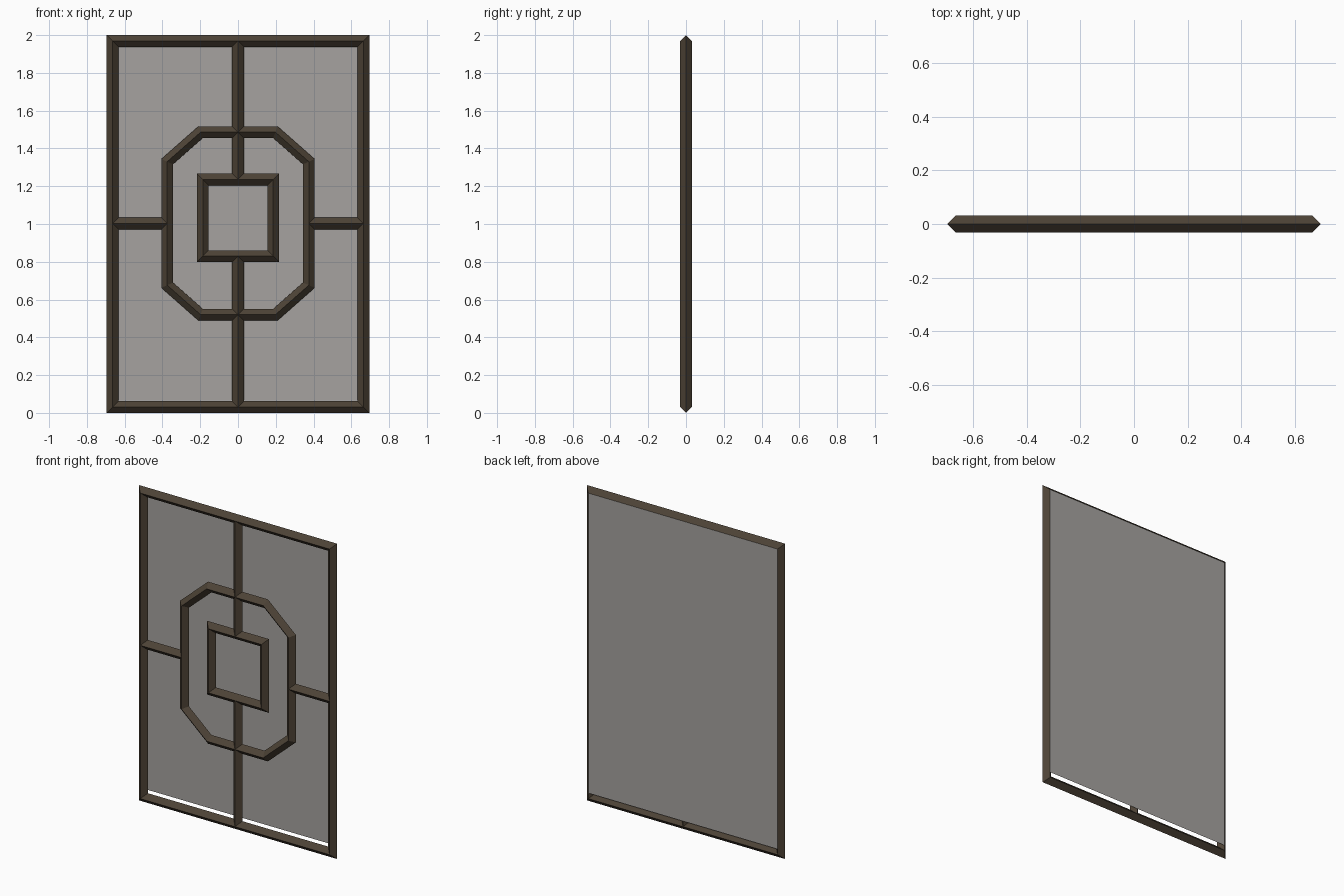
import bpy, bmesh
from mathutils import Vector

cube = bpy.data.objects.get("Cube")
if cube:
    bpy.data.objects.remove(cube, do_unlink=True)

R = 0.031        # half width of the diamond-section bars
MID = 1.003      # height of the lattice centre


def material(name, rgb):
    mat = bpy.data.materials.new(name)
    mat.use_nodes = True
    mat.diffuse_color = (*rgb, 1)
    bsdf = mat.node_tree.nodes["Principled BSDF"]
    bsdf.inputs["Base Color"].default_value = (*rgb, 1)
    bsdf.inputs["Roughness"].default_value = 0.8
    return mat


wood = material("dark_wood", (0.075, 0.056, 0.037))
paper = material("grey_pane", (0.38, 0.365, 0.35))
paper.use_backface_culling = True


def finish(name, bm, mat):
    mesh = bpy.data.meshes.new(name)
    bm.to_mesh(mesh)
    bm.free()
    mesh.materials.append(mat)
    obj = bpy.data.objects.new(name, mesh)
    bpy.context.collection.objects.link(obj)
    return obj


def bar(name, path, closed=False):
    """Sweep a diamond section along (x, z) points with mitred corners."""
    pts = [Vector(p) for p in path]
    n = len(pts)
    bm = bmesh.new()
    rings = []
    for i, p in enumerate(pts):
        before = (p - pts[i - 1]).normalized() if closed or i else None
        after = (pts[(i + 1) % n] - p).normalized() if closed or i < n - 1 else None
        before, after = before or after, after or before
        n1 = Vector((-before.y, before.x))
        n2 = Vector((-after.y, after.x))
        off = (n1 + n2) * (R / (1 + n1.dot(n2)))
        section = ((off.x, 0, off.y), (0, R, 0), (-off.x, 0, -off.y), (0, -R, 0))
        rings.append([bm.verts.new(Vector((p.x, 0, p.y)) + Vector(s)) for s in section])
    for i in range(n if closed else n - 1):
        a, b = rings[i], rings[(i + 1) % n]
        for k in range(4):
            m = (k + 1) % 4
            bm.faces.new((a[k], a[m], b[m], b[k]))
    if not closed:
        bm.faces.new(rings[0])
        bm.faces.new(rings[-1])
    bmesh.ops.recalc_face_normals(bm, faces=bm.faces)
    return finish(name, bm, wood)


def pane(name, loops, y, facing):
    """Flat sheet bounded by the given loops, later loops being holes."""
    bm = bmesh.new()
    edges = []
    for loop in loops:
        vs = [bm.verts.new((x, y, z)) for x, z in loop]
        edges += [bm.edges.new((vs[i - 1], vs[i])) for i in range(len(vs))]
    bmesh.ops.triangle_fill(bm, edges=edges, use_beauty=True)
    bm.normal_update()
    bmesh.ops.reverse_faces(bm, faces=[f for f in bm.faces if f.normal.y * facing < 0])
    return finish(name, bm, paper)


def rectangle(hx, low, high):
    return [(-hx, low), (hx, low), (hx, high), (-hx, high)]


def octagon(hx, hz, cx, cz):
    """Rectangle of half size hx, hz with its corners cut at cx and cz."""
    corner = [(hx, cz), (cx, hz)]
    pts = corner + [(-x, z) for x, z in reversed(corner)]
    pts += [(-x, -z) for x, z in pts]
    return [(x, z + MID) for x, z in pts]


# Lattice loops
frame = rectangle(0.695 - R, R, 2 - R)
ring = octagon(0.375, 0.483, 0.198, 0.327)
square = rectangle(0.186, 0.83, 1.236)
bar("outer_frame", frame, True)
bar("octagon_bars", ring, True)
bar("centre_square_bars", square, True)

# Straight bars joining the loops
bar("upper_mullion", [(0, 1.236), (0, 2 - R)])
bar("lower_mullion", [(0, R), (0, 0.83)])
for side, name in ((1, "left_crossbar"), (-1, "right_crossbar")):
    bar(name, [(side * 0.375, MID), (side * (0.695 - R), MID)])

# Sheet behind the lattice: open octagon band on the front, full on the back
sheet = rectangle(0.695 - R, 0.066, 2 - R)
pane("front_outer_pane", [sheet, ring], R - 0.001, -1)
pane("front_centre_pane", [square], R - 0.001, -1)
pane("back_pane", [sheet], R, 1)
